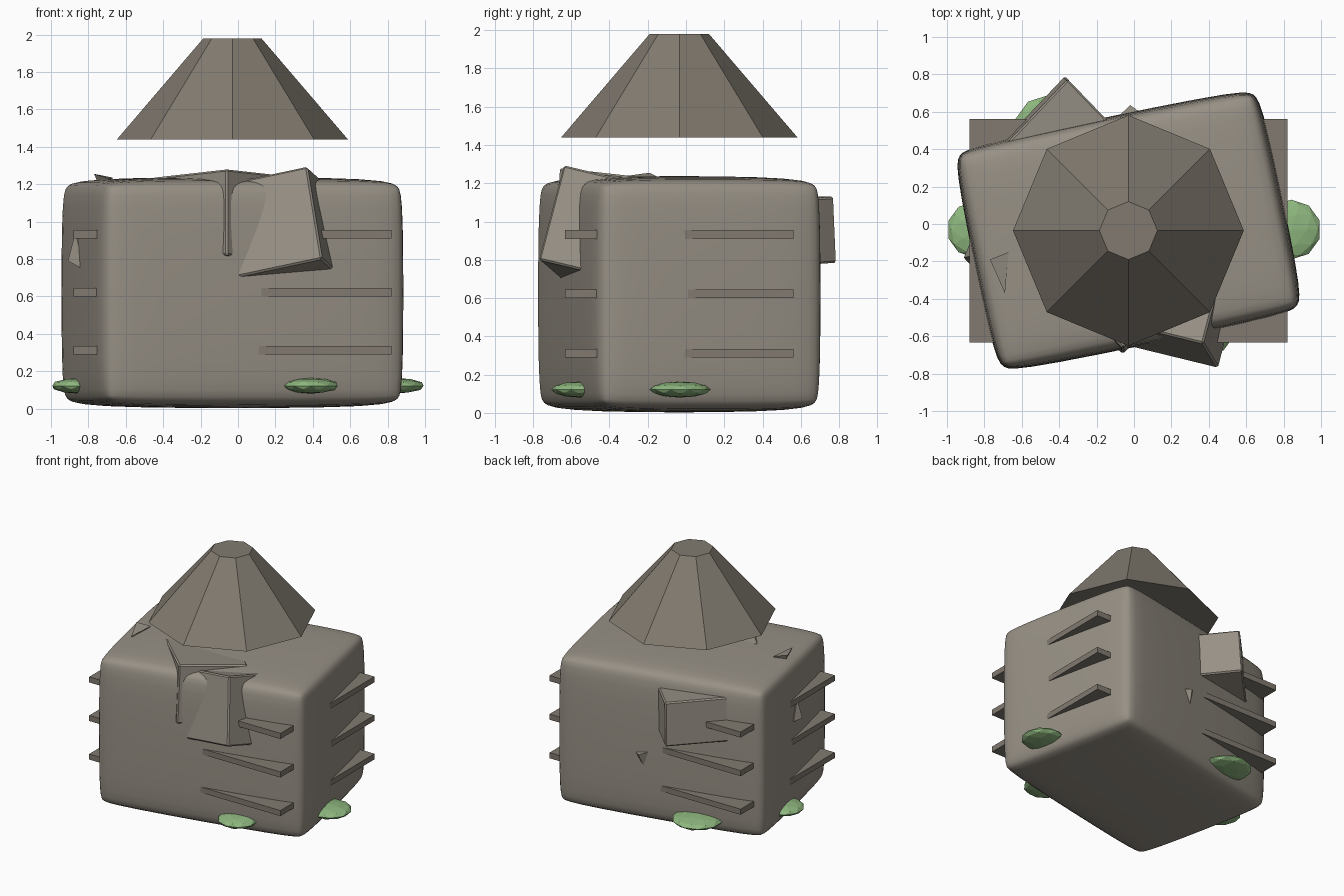
import bpy, bmesh
from math import radians
from mathutils import Vector

if "Cube" in bpy.data.objects:
    bpy.data.objects.remove(bpy.data.objects["Cube"])

CX, CY = -0.03, -0.035  # shared centre of the main parts


def material(name, rgb):
    m = bpy.data.materials.new(name)
    m.diffuse_color = (*rgb, 1)
    m.use_nodes = True
    m.node_tree.nodes["Principled BSDF"].inputs["Base Color"].default_value = m.diffuse_color
    return m


STONE = material("stone", (0.31, 0.28, 0.235))
DARK_STONE = material("dark_stone", (0.22, 0.195, 0.16))
GREEN = material("green", (0.27, 0.47, 0.21))


def finish(ob, name, mat):
    ob.name = name
    ob.data.materials.append(mat)
    return ob


def box(name, loc, size, mat, yaw=0):
    bpy.ops.mesh.primitive_cube_add(size=1, location=loc, rotation=(0, 0, yaw))
    ob = bpy.context.object
    ob.scale = size
    bpy.ops.object.transform_apply(location=False, rotation=False, scale=True)
    return finish(ob, name, mat)


def bevel(ob, width, segments):
    mod = ob.modifiers.new("bevel", 'BEVEL')
    mod.width, mod.segments = width, segments


def hull(name, points, mat):
    bm = bmesh.new()
    for p in points:
        bm.verts.new(p)
    bmesh.ops.convex_hull(bm, input=bm.verts)
    bmesh.ops.dissolve_limit(bm, angle_limit=radians(1), verts=bm.verts, edges=bm.edges)
    bmesh.ops.recalc_face_normals(bm, faces=bm.faces)
    me = bpy.data.meshes.new(name)
    bm.to_mesh(me)
    bm.free()
    ob = bpy.data.objects.new(name, me)
    bpy.context.collection.objects.link(ob)
    return finish(ob, name, mat)


def chunk(name, corner, a, b, c):
    """Tilted stone slab from one corner and three edge vectors."""
    o, a, b, c = map(Vector, (corner, a, b, c))
    pts = [o + a * i + b * j + c * k for i in (0, 1) for j in (0, 1) for k in (0, 1)]
    bevel(hull(name, pts, STONE), 0.01, 1)


# Main stone block: softly rounded and slightly turned
block = box("stone_block", (CX, CY, 0.62), (1.69, 1.24, 1.24), STONE, radians(11.8))
bevel(block, 0.12, 2)
block.modifiers.new("soften", 'SUBSURF').levels = 2
block.modifiers["soften"].render_levels = 2
bpy.ops.object.shade_smooth()

# Thin square-on ledges whose corners poke out of the block
for i, z in enumerate((0.312, 0.622, 0.932)):
    box(f"ledge_{i + 1}", (CX, CY, z), (1.70, 1.195, 0.045), DARK_STONE)

# Floating eight-sided roof
bpy.ops.mesh.primitive_cone_add(vertices=8, radius1=0.617, radius2=0.155, depth=0.54,
                                location=(CX, CY, 1.71))
finish(bpy.context.object, "roof", DARK_STONE)

# Stone slabs breaking through the surface
chunk("front_chunk", (0.45, -0.77, 0.80), (-0.52, 0.127, -0.11), (0.11, 0.42, -0.10),
      (-0.08, 0.13, 0.495))
chunk("front_middle_chunk", (-0.06, -0.695, 0.82), (-0.40, 0.40, -0.045),
      (0.36, 0.36, -0.04), (0, 0.03, 0.46))
chunk("back_chunk", (-0.37, 0.79, 0.785), (-0.37, -0.39, 0), (0.26, -0.27, -0.02),
      (0.015, -0.015, 0.345))

# Small chips: corners of buried stones
hull("top_chip", [(-0.77, -0.19, 1.255), (-0.67, -0.15, 1.235), (-0.69, -0.37, 1.23),
                  (-0.70, -0.22, 1.10)], STONE)
hull("left_chip", [(-0.87, -0.17, 0.94), (-0.91, -0.18, 0.79), (-0.82, -0.28, 0.74),
                   (-0.88, -0.11, 0.78), (-0.75, -0.20, 0.83)], STONE)
hull("back_chip", [(-0.09, 0.57, 0.59), (0.03, 0.60, 0.57), (-0.02, 0.635, 0.57),
                   (-0.04, 0.585, 0.45), (-0.03, 0.50, 0.55)], STONE)

# Flat moss clumps around the base: x, y, radius
moss = [(0.84, -0.03, 0.16), (0.39, 0.47, 0.16), (-0.455, 0.50, 0.19),
        (-0.85, -0.03, 0.15), (-0.455, -0.54, 0.15), (0.39, -0.555, 0.15)]
for i, (x, y, r) in enumerate(moss):
    bpy.ops.mesh.primitive_ico_sphere_add(subdivisions=2, radius=1, location=(x, y, 0.122))
    bpy.context.object.scale = (r, r, 0.042)
    finish(bpy.context.object, f"moss_{i + 1}", GREEN)
